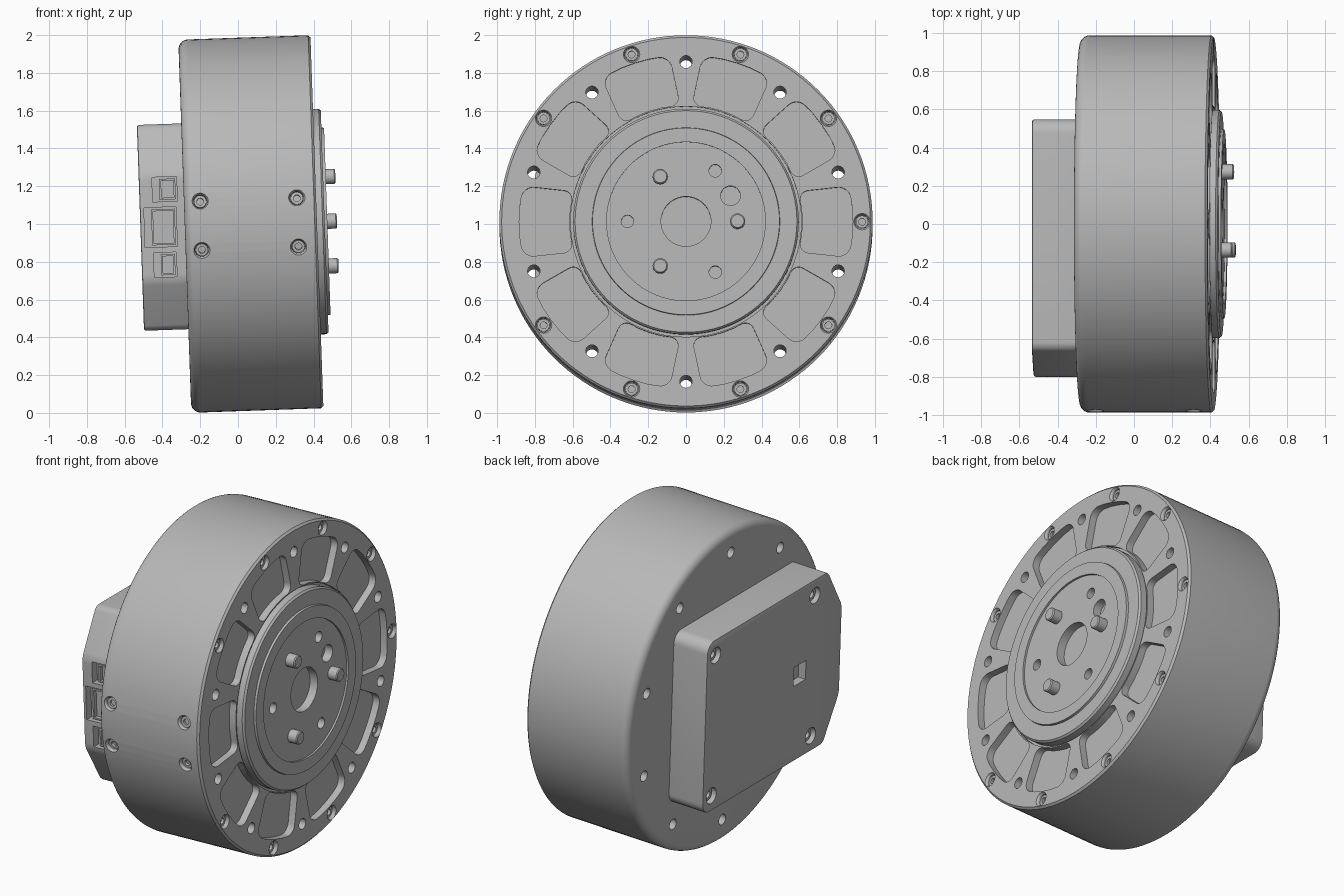
import bpy, bmesh, math
from mathutils import Matrix, Vector

if "Cube" in bpy.data.objects:
    bpy.data.objects.remove(bpy.data.objects["Cube"])

# Tilted frame: local x = sideways, local y = up, local z = motor axis
T = math.radians(2)
FRAME = Matrix(((0, -math.sin(T), math.cos(T), 0.068),
                (1, 0, 0, 0),
                (0, math.cos(T), math.sin(T), 1.0),
                (0, 0, 0, 1)))

grey = bpy.data.materials.new("machined_grey")
grey.use_nodes = True
COLOR = (0.48, 0.48, 0.48, 1)
grey.diffuse_color = COLOR
grey.node_tree.nodes["Principled BSDF"].inputs["Base Color"].default_value = COLOR


def polar(r, deg, z=0.0):
    a = math.radians(deg)
    return Vector((r * math.cos(a), r * math.sin(a), z))


def skin(bm, rings):
    """Close a stack of equal vertex rings into a solid."""
    n = len(rings[0])
    faces = [bm.faces.new(rings[0][::-1]), bm.faces.new(rings[-1])]
    for lo, hi in zip(rings, rings[1:]):
        faces += [bm.faces.new((lo[i], lo[(i + 1) % n], hi[(i + 1) % n], hi[i]))
                  for i in range(n)]
    bmesh.ops.recalc_face_normals(bm, faces=faces)


def lathe(bm, profile, at=Matrix(), n=32):
    skin(bm, [[bm.verts.new(at @ polar(r, 360 * i / n, z)) for i in range(n)]
              for r, z in profile])


def prism(bm, pts, z0, z1, radii=None, at=Matrix()):
    """Extruded outline; radii maps a corner index to its rounding."""
    part = bmesh.new()
    rings = [[part.verts.new((p[0], p[1], z)) for p in pts] for z in (z0, z1)]
    skin(part, rings)
    groups = {}
    for i, r in (radii or {}).items():
        groups.setdefault(r, []).append(part.edges.get((rings[0][i], rings[1][i])))
    for r, edges in groups.items():
        bmesh.ops.bevel(part, geom=edges, offset=r, segments=6, profile=0.5,
                        affect='EDGES')
    part.transform(at)
    tmp = bpy.data.meshes.new("tmp")
    part.to_mesh(tmp)
    part.free()
    bm.from_mesh(tmp)
    bpy.data.meshes.remove(tmp)


def block(bm, center, size):
    m = Matrix.Translation(center) @ Matrix.Diagonal((*size, 1))
    bmesh.ops.create_cube(bm, size=1, matrix=m)


def finish(name, bm, cutter=None):
    def make(label, b):
        me = bpy.data.meshes.new(label)
        b.to_mesh(me)
        b.free()
        ob = bpy.data.objects.new(label, me)
        bpy.context.scene.collection.objects.link(ob)
        ob.matrix_world = FRAME
        return ob

    ob = make(name, bm)
    if cutter:
        tool = make(name + "_cutter", cutter)
        tool.hide_render = True
        mod = ob.modifiers.new("cut", 'BOOLEAN')
        mod.operation, mod.solver, mod.object = 'DIFFERENCE', 'EXACT', tool
        deps = bpy.context.evaluated_depsgraph_get()
        ob.data = bpy.data.meshes.new_from_object(ob.evaluated_get(deps))
        ob.modifiers.clear()
        bpy.data.objects.remove(tool)
    ob.data.materials.clear()
    ob.data.materials.append(grey)
    bpy.ops.object.select_all(action='DESELECT')
    ob.select_set(True)
    bpy.context.view_layer.objects.active = ob
    bpy.ops.object.shade_smooth_by_angle(angle=math.radians(30))


R, FACE, BACK = 0.988, 0.35, -0.35
RECESS = [(0.036, -0.045), (0.036, -0.012), (0.046, 0.004)]
SCREW = [(0.033, -0.05), (0.033, -0.02), (0.018, -0.02), (0.018, -0.036)]

# Seats of the face screws and of the four screws on the side wall
seats = [Matrix.Translation(polar(0.932, 36 * i, FACE)) for i in range(10) if i != 5]
for z in (-0.264, 0.248):
    for deg in (172.4, 187.6):
        turn = polar(1, deg).to_track_quat('Z', 'Y').to_matrix().to_4x4()
        seats.append(Matrix.Translation(polar(R, deg, z)) @ turn)

# Housing: rounded back edge, chamfered front edge, groove round the flange
bm, cut = bmesh.new(), bmesh.new()
fillet = [(R - 0.05 + 0.05 * math.sin(a), BACK + 0.05 - 0.05 * math.cos(a))
          for a in (math.radians(15 * k) for k in range(7))]
lathe(bm, fillet + [(R, FACE - 0.012), (R - 0.012, FACE), (0.61, FACE), (0.61, 0.33)],
      n=128)
outline = [polar(0.883, d) for d in (-12.3, -5, 0, 5, 12.3)]
outline += [polar(0.618, d) for d in (15, 6, 0, -6, -15)]
for i in range(10):
    prism(cut, outline, 0.305, 0.4, {0: 0.06, 4: 0.06, 5: 0.05, 9: 0.05},
          Matrix.Rotation(math.radians(36 * i), 4, 'Z'))
    lathe(cut, [(0.033, -0.4), (0.033, 0.4)],
          Matrix.Translation(polar(0.847, 36 * i + 18)), 24)
for m in seats:
    lathe(cut, RECESS, m, 24)
finish("housing", bm, cut)

# Output flange with stepped rings and drilled holes
bm, cut = bmesh.new(), bmesh.new()
lathe(bm, [(0.597, 0.31), (0.597, 0.38), (0.587, 0.391), (0.497, 0.391), (0.495, 0.405),
           (0.42, 0.405), (0.42, 0.393)], n=96)
lathe(cut, [(0.132, 0.34), (0.132, 0.45)], n=48)
for r, radius, deg in [(0.033, 0.31, d) for d in (60, 180, 300)] + [(0.052, 0.272, 30)]:
    lathe(cut, [(r, 0.34), (r, 0.45)], Matrix.Translation(polar(radius, deg)), 24)
finish("output_flange", bm, cut)

# Three dowel pins
bm = bmesh.new()
for deg in (0, 120, 240):
    lathe(bm, [(0.04, 0.36), (0.04, 0.45), (0.034, 0.456)],
          Matrix.Translation(polar(0.273, deg)), 24)
finish("dowel_pins", bm)

# Rear electronics cover: one end chamfered, the other rounded
bm, cut = bmesh.new(), bmesh.new()
TOP = -0.585
cover = [(0.547, -0.545), (0.547, 0.545), (-0.65, 0.545),
         (-0.8, 0.28), (-0.8, -0.28), (-0.65, -0.545)]
prism(bm, cover, TOP, -0.34, {0: 0.07, 1: 0.07, 2: 0.03, 3: 0.03, 4: 0.03, 5: 0.03})
rim = [e for e in bm.edges if all(abs(v.co.z - TOP) < 1e-4 for v in e.verts)]
bmesh.ops.bevel(bm, geom=rim, offset=0.01, segments=2, profile=0.5, affect='EDGES')

flip = Matrix.Rotation(math.pi, 4, 'X')
cover_seats = [Matrix.Translation((x, y, TOP)) @ flip
               for x in (0.465, -0.52) for y in (-0.445, 0.445)]
for m in cover_seats:
    lathe(cut, [(0.05, -0.05), (0.05, 0.02)], m, 24)
block(cut, (-0.39, 0, TOP), (0.12, 0.12, 0.1))

# Connector openings: height, axial position, height size, axial size
ports = [(0.2, -0.45, 0.13, 0.13), (0, -0.478, 0.21, 0.17), (-0.2, -0.46, 0.13, 0.12)]
for y, z, h, w in ports:
    block(cut, (-0.8, y, z), (0.1, h, w))
finish("rear_cover", bm, cut)

# Connector sockets sunk in their openings
bm, cut = bmesh.new(), bmesh.new()
for y, z, h, w in ports:
    block(bm, (-0.765, y, z + 0.015), (0.05, h - 0.02, w - 0.045))
    block(cut, (-0.79, y, z + 0.015), (0.05, h - 0.04, w - 0.065))
finish("connector_sockets", bm, cut)

# Screw heads with round sockets
bm = bmesh.new()
for m in seats:
    lathe(bm, SCREW, m, 24)
for m in cover_seats:
    lathe(bm, [(0.04, -0.06), (0.04, -0.025), (0.022, -0.025), (0.022, -0.045)], m, 24)
finish("screws", bm)
